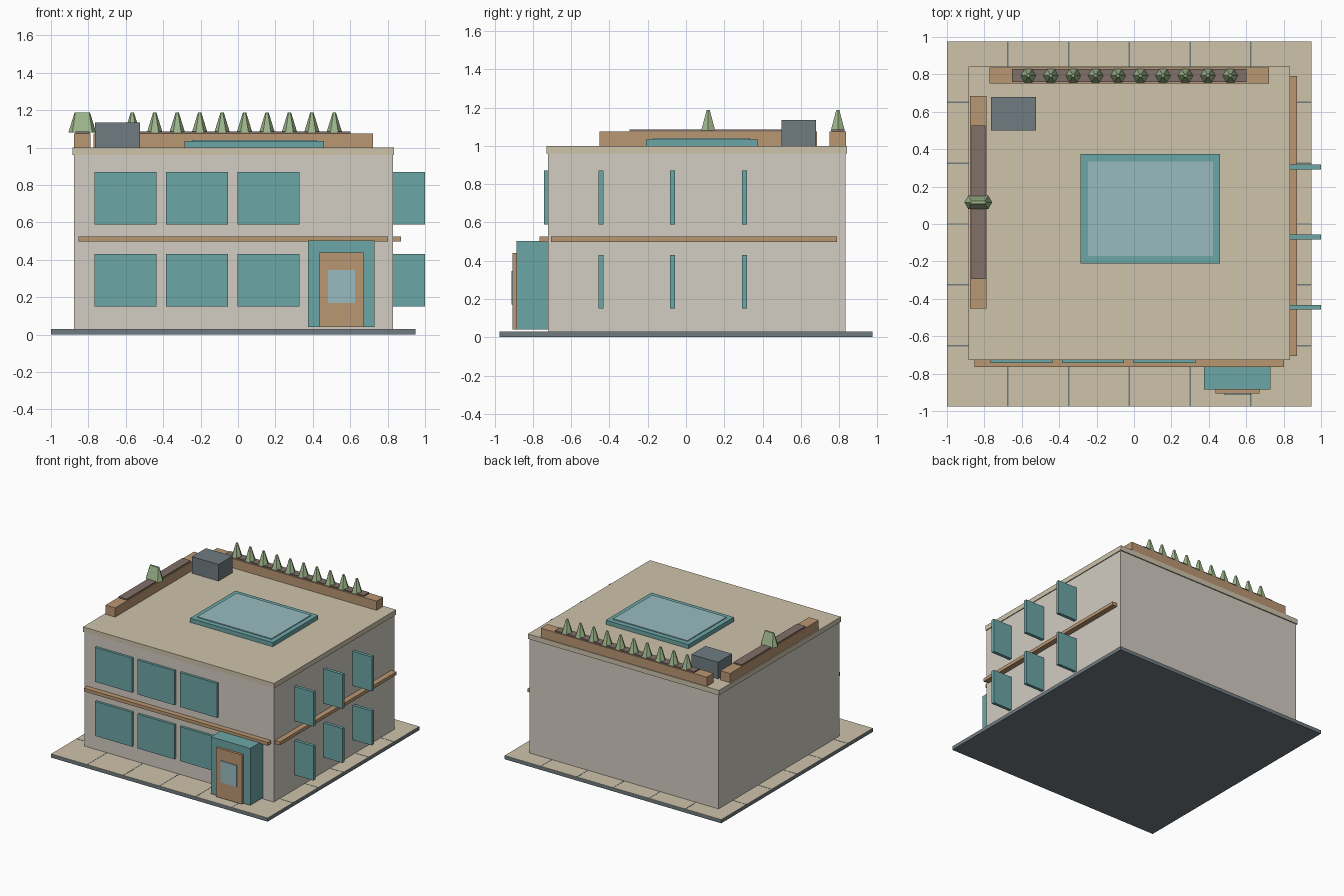
import bpy
import math


def material(name, r, g, b):
    m = bpy.data.materials.new(name)
    m.diffuse_color = (r, g, b, 1)
    return m


SAND = material("sand", 0.62, 0.55, 0.41)
WALL = material("wall", 0.65, 0.61, 0.54)
TEAL = material("teal", 0.15, 0.38, 0.38)
GLASS = material("glass", 0.32, 0.50, 0.53)
WOOD = material("wood", 0.49, 0.31, 0.17)
SLATE = material("slate", 0.16, 0.20, 0.22)
SOIL = material("soil", 0.22, 0.16, 0.14)
LEAF = material("leaf", 0.34, 0.47, 0.26)


def box(name, x, y, z, mat):
    """Box from (min, max) pairs along each axis."""
    bpy.ops.mesh.primitive_cube_add(size=1, location=[(a + b) / 2 for a, b in (x, y, z)])
    ob = bpy.context.object
    ob.name = name
    ob.scale = [b - a for a, b in (x, y, z)]
    bpy.ops.object.transform_apply(location=False, rotation=False, scale=True)
    ob.data.materials.append(mat)
    return ob


def shrub(name, x, y):
    bpy.ops.mesh.primitive_cone_add(vertices=6, radius1=0.042, radius2=0.009, depth=0.107,
                                    location=(x, y, 1.1335), rotation=(0, 0, math.pi / 6))
    ob = bpy.context.object
    ob.name = name
    ob.data.materials.append(LEAF)


# Paved ground slab with joint lines
box("ground_slab", (-1, 0.95), (-0.975, 0.975), (0, 0.027), SLATE)
box("paving", (-1, 0.95), (-0.975, 0.975), (0.027, 0.03), SAND)
for i in range(1, 6):
    x, y = -1 + 0.325 * i, -0.975 + 0.325 * i
    box("paving_joint_x", (x - 0.004, x + 0.004), (-0.975, 0.975), (0.029, 0.031), SLATE)
    box("paving_joint_y", (-1, 0.95), (y - 0.004, y + 0.004), (0.029, 0.031), SLATE)

# Main block and roof
box("building_body", (-0.877, 0.828), (-0.722, 0.833), (0.03, 0.96), WALL)
box("roof_slab", (-0.886, 0.835), (-0.728, 0.842), (0.96, 1.0), SAND)

# Front windows and the projecting side panels, on both floors
for z in ((0.15, 0.43), (0.59, 0.87)):
    for i in range(3):
        x = -0.768 + 0.382 * i
        box("front_window", (x, x + 0.333), (-0.742, -0.716), z, TEAL)
        y = -0.445 + 0.375 * i
        box("side_window_panel", (0.667, 1.0), (y - 0.013, y + 0.013), z, TEAL)

# Timber ledges between floors
box("front_ledge", (-0.853, 0.803), (-0.765, -0.72), (0.498, 0.525), WOOD)
box("side_ledge", (0.826, 0.872), (-0.705, 0.79), (0.498, 0.525), WOOD)

# Entrance
box("entrance_porch", (0.375, 0.73), (-0.885, -0.72), (0.04, 0.503), TEAL)
box("door", (0.437, 0.67), (-0.905, -0.88), (0.04, 0.44), WOOD)
box("door_window", (0.48, 0.625), (-0.911, -0.90), (0.17, 0.345), GLASS)

# Skylight and roof unit
box("skylight_frame", (-0.285, 0.46), (-0.21, 0.375), (1.0, 1.034), TEAL)
box("skylight_glass", (-0.247, 0.422), (-0.17, 0.335), (1.03, 1.041), GLASS)
box("roof_unit", (-0.765, -0.525), (0.5, 0.68), (1.0, 1.135), SLATE)

# Roof planters
box("back_planter", (-0.773, 0.722), (0.75, 0.836), (1.0, 1.075), WOOD)
box("back_soil", (-0.653, 0.602), (0.76, 0.828), (1.07, 1.085), SOIL)
box("left_planter", (-0.876, -0.789), (-0.453, 0.685), (1.0, 1.075), WOOD)
box("left_soil", (-0.87, -0.795), (-0.295, 0.527), (1.07, 1.085), SOIL)

# Shrubs: a spaced row at the back, a tight cluster on the left
for i in range(10):
    shrub("back_shrub", -0.565 + 0.12 * i, 0.793)
    shrub("left_shrub", -0.8325 + 0.0072 * (i - 4.5), 0.116)
